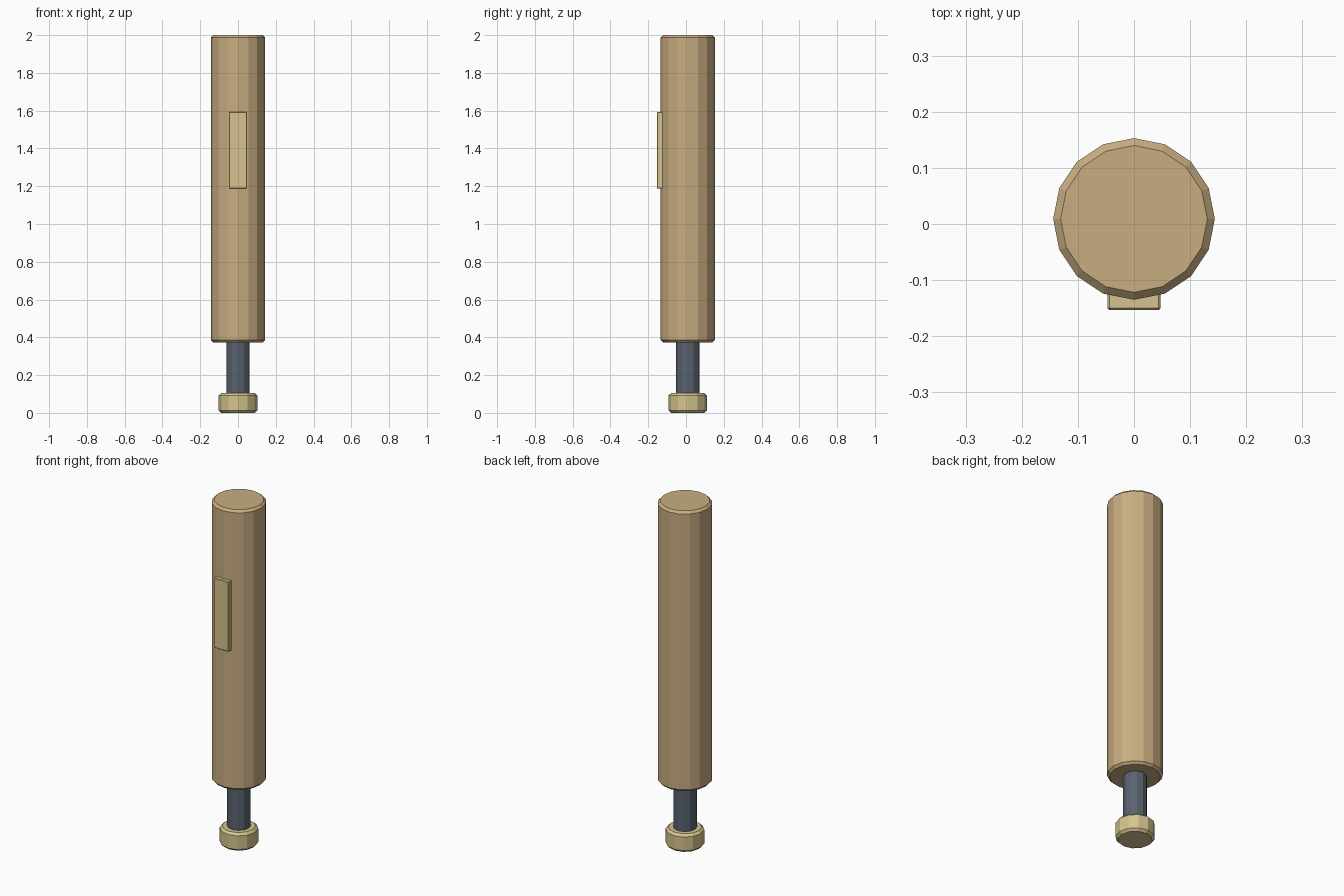
import bpy, bmesh, math

if "Cube" in bpy.data.objects:
    bpy.data.objects.remove(bpy.data.objects["Cube"])

def material(name, color):
    m = bpy.data.materials.new(name)
    m.diffuse_color = (*color, 1)
    m.use_nodes = True
    m.node_tree.nodes["Principled BSDF"].inputs["Base Color"].default_value = m.diffuse_color
    return m

wood = material("tan", (0.58, 0.42, 0.22))
brass = material("pale_gold", (0.66, 0.55, 0.27))
steel = material("dark_steel", (0.10, 0.125, 0.16))
CY = 0.009  # axis of the round parts

def finish(bm, name, mat, bevel):
    me = bpy.data.meshes.new(name)
    bm.to_mesh(me)
    bm.free()
    ob = bpy.data.objects.new(name, me)
    bpy.context.collection.objects.link(ob)
    me.materials.append(mat)
    if bevel:
        mod = ob.modifiers.new("chamfer", 'BEVEL')
        mod.width = bevel
        mod.segments = 1
        mod.limit_method = 'ANGLE'
        mod.angle_limit = math.radians(50)
    return ob

def cylinder(name, r, z0, z1, sides, mat, bevel=0):
    bm = bmesh.new()
    bmesh.ops.create_cone(bm, cap_ends=True, segments=sides,
                          radius1=r, radius2=r, depth=z1 - z0)
    bmesh.ops.translate(bm, verts=bm.verts, vec=(0, CY, (z0 + z1) / 2))
    return finish(bm, name, mat, bevel)

def box(name, lo, hi, mat, bevel=0):
    bm = bmesh.new()
    bmesh.ops.create_cube(bm, size=1)
    bmesh.ops.scale(bm, verts=bm.verts, vec=[b - a for a, b in zip(lo, hi)])
    bmesh.ops.translate(bm, verts=bm.verts, vec=[(a + b) / 2 for a, b in zip(lo, hi)])
    return finish(bm, name, mat, bevel)

# Main round body with chamfered rims
cylinder("body", 0.144, 0.373, 2.0, 16, wood, 0.013)
# Thin rod joining body and foot
cylinder("rod", 0.062, 0.08, 0.40, 12, steel)
# Foot knob
cylinder("foot", 0.102, 0.0, 0.105, 12, brass, 0.013)
# Raised plate on the front
box("front_plate", (-0.047, -0.153, 1.187), (0.047, -0.115, 1.593), brass, 0.003)
